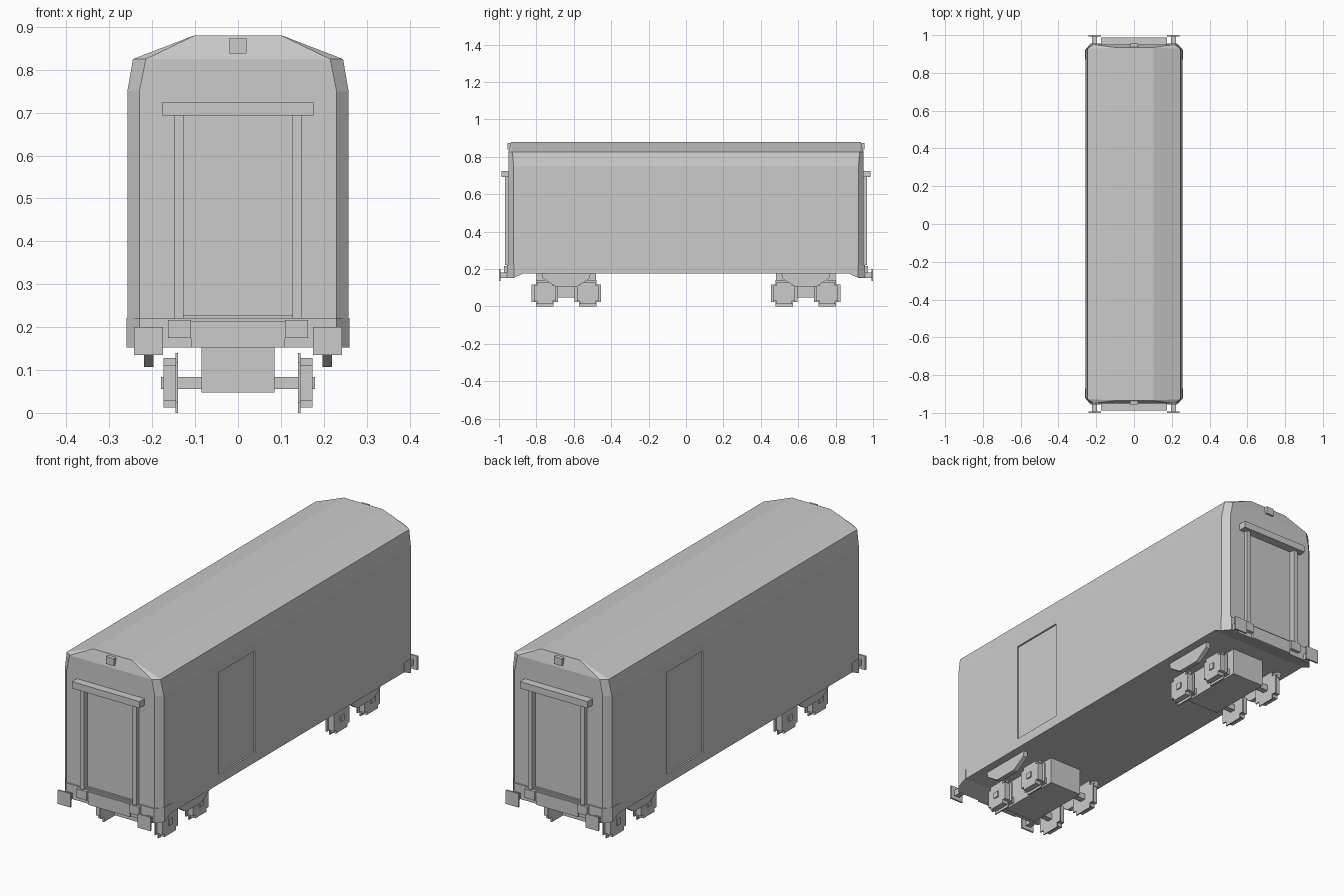
import bpy, bmesh

if "Cube" in bpy.data.objects:
    bpy.data.objects.remove(bpy.data.objects["Cube"])

grey = bpy.data.materials.new("light_grey")
grey.diffuse_color = (0.6, 0.6, 0.6, 1)
grey.use_nodes = True
grey.node_tree.nodes["Principled BSDF"].inputs["Base Color"].default_value = grey.diffuse_color


def finish(name, bm):
    bmesh.ops.recalc_face_normals(bm, faces=bm.faces)
    me = bpy.data.meshes.new(name)
    bm.to_mesh(me)
    bm.free()
    me.materials.append(grey)
    ob = bpy.data.objects.new(name, me)
    bpy.context.collection.objects.link(ob)
    return ob


def loft(name, rings):
    """Join equal-length rings of 3D points and cap both ends."""
    bm = bmesh.new()
    vs = [[bm.verts.new(p) for p in r] for r in rings]
    n = len(vs[0])
    for a, b in zip(vs, vs[1:]):
        for i in range(n):
            j = (i + 1) % n
            bm.faces.new((a[i], a[j], b[j], b[i]))
    bm.faces.new(vs[0])
    bm.faces.new(vs[-1])
    return finish(name, bm)


def add_box(bm, x, y, z):
    v = bmesh.ops.create_cube(bm, size=1)["verts"]
    for p in v:
        p.co.x = x[0] if p.co.x < 0 else x[1]
        p.co.y = y[0] if p.co.y < 0 else y[1]
        p.co.z = z[0] if p.co.z < 0 else z[1]


def span(s, a, b):
    return tuple(sorted((s * a, s * b)))


def box(name, x, y, z):
    bm = bmesh.new()
    add_box(bm, x, y, z)
    return finish(name, bm)


def x_prism(name, x0, x1, yz):
    return loft(name, [[(x, y, z) for y, z in yz] for x in (x0, x1)])


# Body shell with chamfered corners and faceted roof
def plan(z, hx, hy, cx, cy):
    q = [(hx, hy - cy), (hx - cx, hy)]
    pts = q + [(-x, y) for x, y in q[::-1]]
    pts += [(-x, -y) for x, y in pts]
    return [(x, y, z) for x, y in pts]


body = loft("wagon_body", [
    plan(0.175, 0.258, 0.95, 0.028, 0.028),
    plan(0.75, 0.258, 0.95, 0.028, 0.028),
    plan(0.825, 0.245, 0.95, 0.03, 0.022),
    plan(0.88, 0.103, 0.935, 0.002, 0.002)])

# Recesses for side doors and end doors
bm = bmesh.new()
for s in (-1, 1):
    add_box(bm, span(s, 0.25, 0.3), span(s, -0.51, -0.24), (0.222, 0.702))
    add_box(bm, (-0.127, 0.127), span(s, 0.942, 1.0), (0.227, 0.7))
cutter = finish("door_cutter", bm)
cutter.hide_render = True
cutter.hide_viewport = True
cut = body.modifiers.new("doors", "BOOLEAN")
cut.operation = "DIFFERENCE"
cut.solver = "EXACT"
cut.object = cutter

for s in (-1, 1):
    # End sill, dropping below the floor line
    edge = [(0.26, 0.87, 0.176), (0.26, 0.92, 0.153), (0.23, 0.956, 0.153)]
    bot = edge + [(-x, y, z) for x, y, z in edge[::-1]]
    loft("end_sill", [[(x, s * y, z) for x, y, z in bot],
                      [(x, s * y, 0.221) for x, y, z in bot]])
    # Gangway frame, step and marker lamp
    box("gangway_header", (-0.176, 0.176), span(s, 0.945, 0.987), (0.693, 0.725))
    box("gangway_step", (-0.11, 0.11), span(s, 0.945, 0.964), (0.153, 0.214))
    box("marker_lamp", (-0.02, 0.02), span(s, 0.93, 0.955), (0.838, 0.873))
    for t in (-1, 1):
        box("gangway_post", span(t, 0.127, 0.148), span(s, 0.94, 0.969), (0.22, 0.695))
        box("post_foot", span(t, 0.11, 0.163), span(s, 0.945, 0.972), (0.175, 0.217))
        # Buffers
        box("buffer_shaft", span(t, 0.196, 0.222), span(s, 0.945, 0.993), (0.153, 0.182))
        box("buffer_plate", span(t, 0.175, 0.242), span(s, 0.992, 1.0), (0.135, 0.2))


# Notched, blocky wheel outline
def wheel_outline(cy, r, a):
    q = [(r, -a), (r, a), (a, a), (a, r), (-a, r), (-a, a)]
    q += [(-r, a), (-r, -a), (-a, -a), (-a, -r), (a, -r), (a, -a)]
    return [(cy + y, 0.07 + z) for y, z in q]


for s in (-1, 1):
    c = s * 0.64
    # Bogie block and hanging side frames
    box("bogie_block", (-0.085, 0.085), (c - 0.16, c + 0.16), (0.047, 0.178))
    for t in (-1, 1):
        x_prism("bogie_side_frame", t * 0.197, t * 0.219,
                [(c - 0.13, 0.178), (c - 0.125, 0.15), (c - 0.06, 0.107),
                 (c + 0.06, 0.107), (c + 0.125, 0.15), (c + 0.13, 0.178)])
    # Wheelsets
    for d in (-0.115, 0.115):
        y = c + d
        box("axle", (-0.18, 0.18), (y - 0.014, y + 0.014), (0.056, 0.084))
        for t in (-1, 1):
            x_prism("wheel_flange", t * 0.14, t * 0.146, wheel_outline(y, 0.07, 0.047))
            x_prism("wheel_tread", t * 0.146, t * 0.174, wheel_outline(y, 0.058, 0.042))
